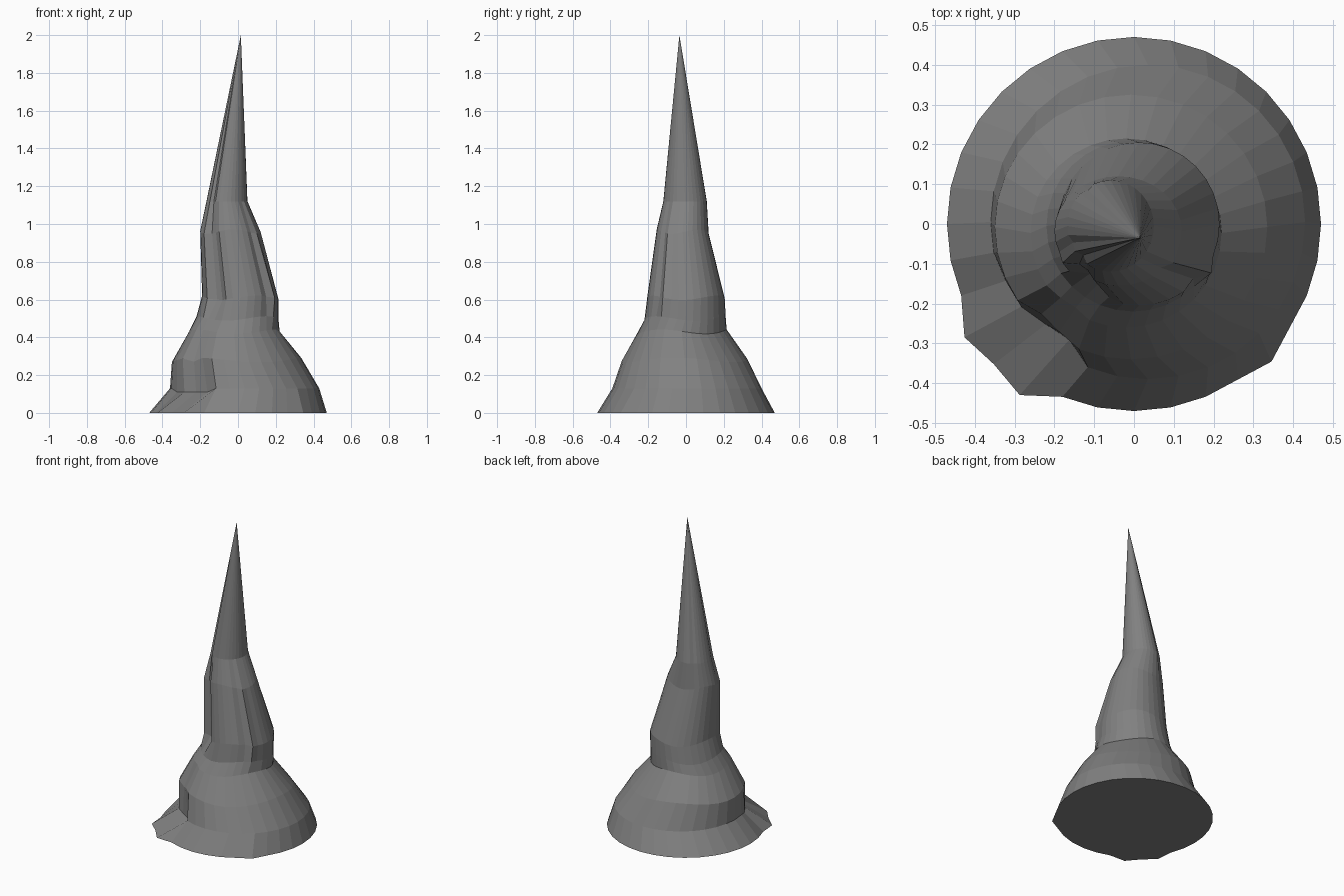
import bpy, bmesh, math

if "Cube" in bpy.data.objects:
    bpy.data.objects.remove(bpy.data.objects["Cube"])

N = 32

# Ring extents: z, x min, x max, y min, y max
RINGS = [
    (0.00, -0.47, 0.47, -0.47, 0.47),
    (0.13, -0.36, 0.43, -0.39, 0.40),
    (0.28, -0.35, 0.335, -0.34, 0.325),
    (0.43, -0.26, 0.22, -0.26, 0.215),
    (0.50, -0.22, 0.215, -0.22, 0.21),
    (0.61, -0.19, 0.215, -0.205, 0.205),
    (0.96, -0.20, 0.12, -0.155, 0.12),
    (1.12, -0.167, 0.05, -0.12, 0.11),
]
TIP = (0.015, -0.035, 2.0)

# Chips and bulges: (ring, side index) -> radius factor, height shift
CHIPS = {
    (0, 19): (1.09, 0), (0, 20): (1.06, 0), (0, 21): (1.10, 0), (0, 28): (1.04, 0),
    (1, 18): (0.98, -0.02), (1, 19): (0.97, -0.02), (1, 20): (0.92, -0.02), (1, 21): (0.90, -0.02),
    (2, 20): (0.93, -0.02), (2, 21): (0.95, 0),
    (3, 20): (0.97, 0), (3, 21): (0.95, 0),
    (5, 19): (1.04, 0), (5, 20): (0.86, 0), (5, 21): (0.84, 0), (5, 22): (0.97, 0),
    (6, 19): (1.05, 0), (6, 20): (0.86, 0), (6, 21): (0.86, 0), (6, 22): (0.98, 0),
    (4, 29): (1.05, 0), (5, 29): (1.08, 0), (6, 29): (1.05, 0),
    (5, 28): (0.95, 0), (6, 28): (0.95, 0),
    (7, 18): (0.94, 0), (7, 20): (0.9, 0), (7, 11): (0.94, 0),
}

stone = bpy.data.materials.new("grey stone")
stone.diffuse_color = (0.22, 0.22, 0.22, 1)
stone.use_nodes = True
stone.node_tree.nodes["Principled BSDF"].inputs["Base Color"].default_value = stone.diffuse_color

# Stalagmite body: uneven stacked rings ending in a spike
bm = bmesh.new()
loops = []
for r, (z, x0, x1, y0, y1) in enumerate(RINGS):
    cx, cy = (x0 + x1) / 2, (y0 + y1) / 2
    loop = []
    for i in range(N):
        a = 2 * math.pi * i / N
        f, dz = CHIPS.get((r, i), (1, 0))
        if 1 < r < 7:
            dz += 0.012 * math.sin(3 * a + r)
        loop.append(bm.verts.new((cx + (x1 - x0) / 2 * f * math.cos(a),
                                  cy + (y1 - y0) / 2 * f * math.sin(a), z + dz)))
    loops.append(loop)
for lo, hi in zip(loops, loops[1:]):
    for i in range(N):
        j = (i + 1) % N
        bm.faces.new((lo[i], lo[j], hi[j], hi[i]))
tip = bm.verts.new(TIP)
for i in range(N):
    bm.faces.new((loops[-1][i], loops[-1][(i + 1) % N], tip))
bm.faces.new(loops[0][::-1])
bmesh.ops.recalc_face_normals(bm, faces=bm.faces)
mesh = bpy.data.meshes.new("stalagmite")
bm.to_mesh(mesh)
bm.free()
mesh.materials.append(stone)
bpy.context.collection.objects.link(bpy.data.objects.new("stalagmite", mesh))
